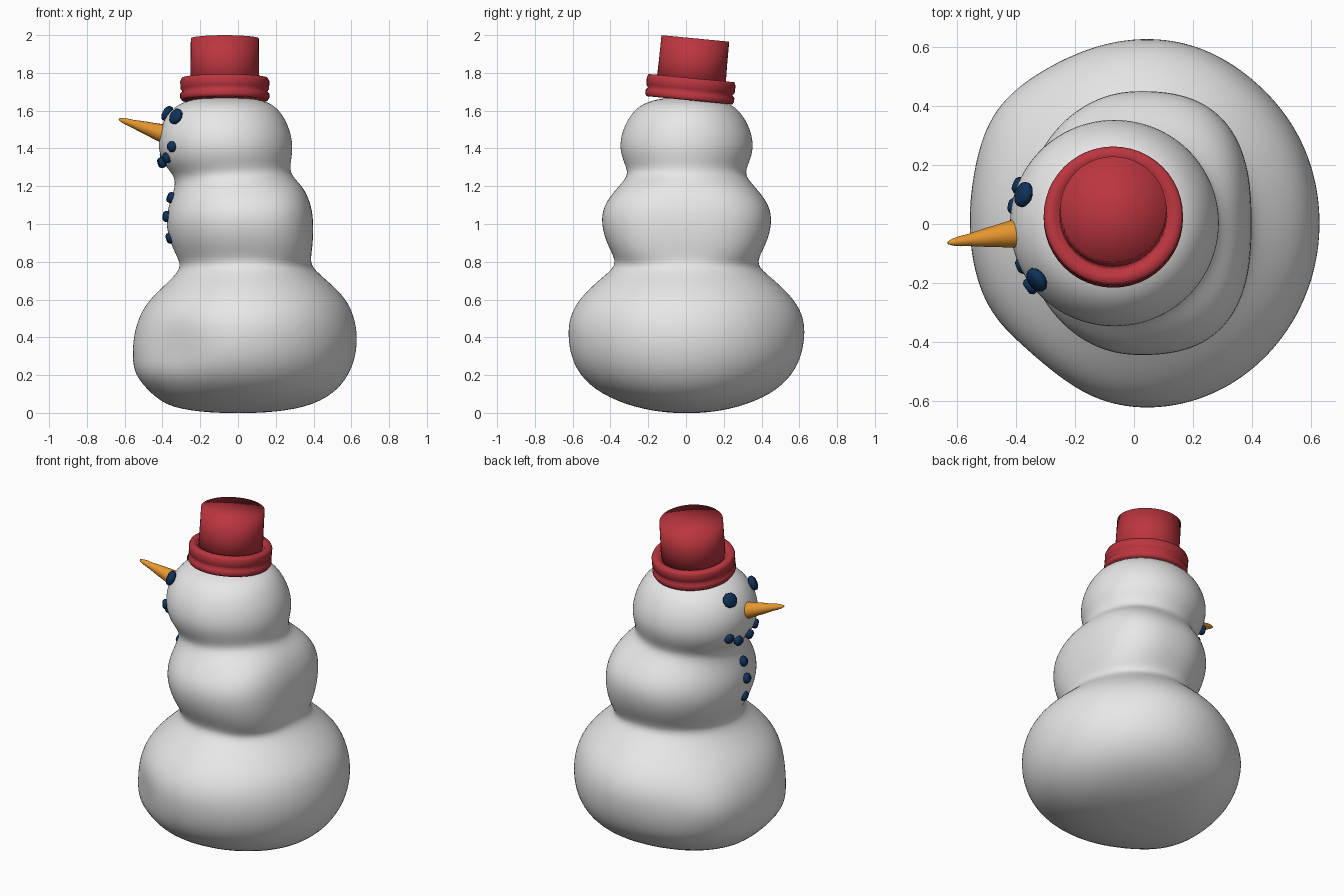
import bpy, bmesh, math
from mathutils import Vector, Matrix

cube = bpy.data.objects.get("Cube")
if cube:
    bpy.data.objects.remove(cube, do_unlink=True)


def material(name, rgb):
    mat = bpy.data.materials.new(name)
    mat.use_nodes = True
    mat.diffuse_color = (*rgb, 1)
    mat.node_tree.nodes["Principled BSDF"].inputs["Base Color"].default_value = (*rgb, 1)
    return mat


snow = material("snow white", (0.8, 0.8, 0.8))
red = material("hat red", (0.5, 0.036, 0.05))
orange = material("carrot orange", (0.84, 0.33, 0.03))
navy = material("coal navy", (0.005, 0.032, 0.1))


def loft(name, rings, mat, subdivision=0):
    """Skin a list of vertex rings and close both ends with a fan."""
    bm = bmesh.new()
    loops = [[bm.verts.new(p) for p in ring] for ring in rings]
    count = len(loops[0])
    for low, high in zip(loops, loops[1:]):
        for i in range(count):
            j = (i + 1) % count
            bm.faces.new((low[i], low[j], high[j], high[i]))
    for ring in (loops[0], loops[-1]):
        centre = bm.verts.new(sum((v.co for v in ring), Vector()) / count)
        for i in range(count):
            bm.faces.new((ring[i], ring[(i + 1) % count], centre))
    bmesh.ops.recalc_face_normals(bm, faces=bm.faces)
    mesh = bpy.data.meshes.new(name)
    bm.to_mesh(mesh)
    bm.free()
    mesh.materials.append(mat)
    mesh.shade_smooth()
    obj = bpy.data.objects.new(name, mesh)
    bpy.context.scene.collection.objects.link(obj)
    if subdivision:
        mod = obj.modifiers.new("smooth", 'SUBSURF')
        mod.levels = mod.render_levels = subdivision
    return obj


def circle(radius, z, count=48):
    steps = (math.tau * i / count for i in range(count))
    return [Vector((radius * math.cos(a), radius * math.sin(a), z)) for a in steps]


# Snow body: height, then left and right edges in x, then half width in y
profile = [
    (0.00, -0.14, 0.14, 0.10), (0.025, -0.36, 0.36, 0.27),
    (0.10, -0.46, 0.51, 0.46), (0.20, -0.55, 0.59, 0.57),
    (0.30, -0.56, 0.625, 0.615), (0.40, -0.555, 0.635, 0.63),
    (0.50, -0.53, 0.62, 0.625), (0.60, -0.475, 0.58, 0.575),
    (0.70, -0.36, 0.475, 0.47), (0.77, -0.30, 0.39, 0.38),
    (0.82, -0.32, 0.385, 0.38), (0.90, -0.36, 0.397, 0.425),
    (1.00, -0.385, 0.40, 0.453), (1.10, -0.37, 0.39, 0.443),
    (1.20, -0.33, 0.345, 0.36), (1.26, -0.34, 0.277, 0.305),
    (1.32, -0.40, 0.278, 0.33), (1.40, -0.424, 0.294, 0.358),
    (1.50, -0.42, 0.278, 0.342), (1.60, -0.365, 0.226, 0.285),
    (1.65, -0.29, 0.16, 0.21), (1.67, -0.18, 0.05, 0.1),
]
# Lumps and dents pressed in the snow: angle, height, amount
lumps = [(145, 0.4, 0.06), (232, 0.33, -0.06), (212, 0.17, 0.03), (100, 0.2, -0.02), (50, 0.5, -0.015)]


def body_ring(z, left, right, half, count=40):
    ring = []
    middle, reach = (left + right) / 2, (right - left) / 2
    for i in range(count):
        a = math.tau * i / count
        c, s = math.cos(a), math.sin(a)
        # The far side of the middle ball is squarer
        power = 2.7 if c > 0 and 0.8 < z < 1.22 else 2
        size = (abs(c) ** power + abs(s) ** power) ** (-1 / power)
        for angle, height, amount in lumps:
            turn = math.remainder(a - math.radians(angle), math.tau)
            size += amount * math.exp(-(turn / 0.3) ** 2 - ((z - height) / 0.15) ** 2)
        ring.append(Vector((middle + reach * c * size, half * s * size + 0.003, z)))
    return ring


loft("snow_body", [body_ring(*row) for row in profile], snow, 2)

# Tilted hat: thick grooved brim and straight crown
hat_frame = Matrix.Translation((-0.07, 0.018, 1.655)) @ Matrix.Rotation(math.radians(-5.5), 4, 'X')
brim = [(0.228, 0), (0.236, 0.012), (0.236, 0.035), (0.224, 0.047), (0.235, 0.06),
        (0.236, 0.1), (0.228, 0.118), (0.195, 0.115), (0.175, 0.09)]
crown = [(0.184, 0.07), (0.181, 0.2), (0.18, 0.329)]
for name, outline in (("hat_brim", brim), ("hat_crown", crown)):
    loft(name, [circle(r, z) for r, z in outline], red).matrix_world = hat_frame


def facing(position, direction):
    turn = Vector(direction).to_track_quat('Z', 'Y').to_matrix().to_4x4()
    return Matrix.Translation(position) @ turn


# Carrot nose, slightly knobbly
base, tip = Vector((-0.385, -0.03, 1.475)), Vector((-0.63, -0.064, 1.555))
length = (tip - base).length
taper = [(0.05, 0), (0.046, 0.13), (0.036, 0.36), (0.033, 0.45), (0.026, 0.6),
         (0.021, 0.7), (0.017, 0.84), (0.012, 0.93), (0.005, 1)]
nose = loft("carrot_nose", [circle(r, t * length, 16) for r, t in taper], orange)
nose.matrix_world = facing(base, tip - base)


# Coal pieces: rounded discs that face outward from their ball
def coal(name, position, radius, centre_z):
    place = Vector(position)
    outline = [(0.7, -0.02), (1, -0.01), (1, 0.008), (0.7, 0.018)]
    piece = loft(name, [circle(radius * r, z, 10) for r, z in outline], navy)
    piece.matrix_world = facing(place, place - Vector((-0.06, 0, centre_z)))


coal("right_eye", (-0.375, 0.10, 1.585), 0.043, 1.42)
coal("left_eye", (-0.33, -0.19, 1.57), 0.043, 1.42)
mouth = [(-0.39, 0.13, 1.36), (-0.405, 0.06, 1.325), (-0.402, -0.05, 1.325),
         (-0.378, -0.14, 1.35), (-0.35, -0.21, 1.41)]
buttons = [(-0.355, -0.06, 1.14), (-0.378, -0.06, 1.04), (-0.36, -0.06, 0.925)]
for i, spot in enumerate(mouth):
    coal(f"mouth_coal_{i + 1}", spot, 0.029, 1.42)
for i, spot in enumerate(buttons):
    coal(f"button_{i + 1}", spot, 0.03, 1.02)
